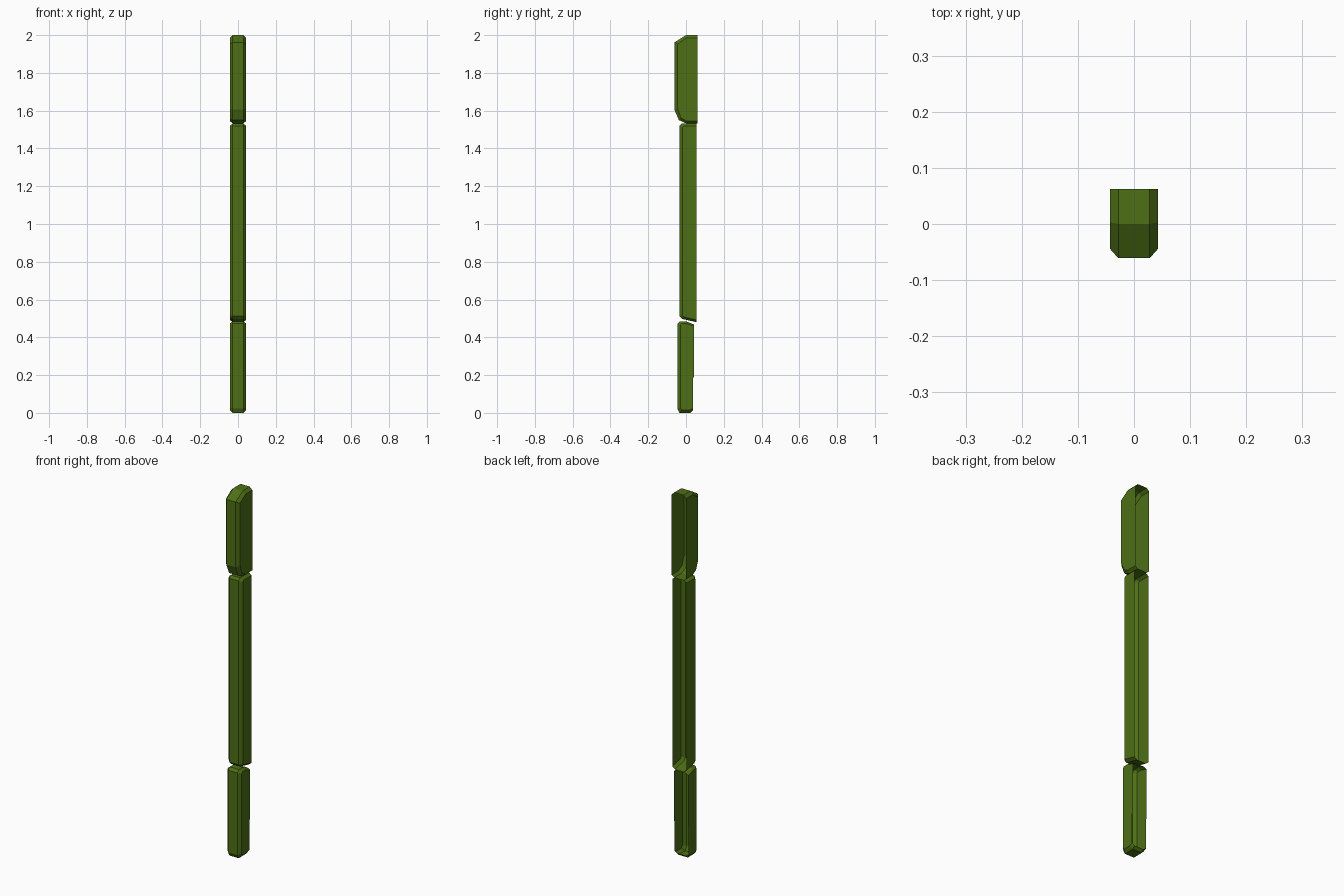
import bpy, bmesh

if "Cube" in bpy.data.objects:
    bpy.data.objects.remove(bpy.data.objects["Cube"])

green = bpy.data.materials.new("olive_green")
green.diffuse_color = (0.075, 0.16, 0.008, 1)
green.use_nodes = True
green.node_tree.nodes["Principled BSDF"].inputs["Base Color"].default_value = green.diffuse_color

W_RIDGE, W_SIDE = 0.028, 0.043


def shell(name, ridge, edge):
    """Open-backed shell: ridge = centre strip path (y, z), edge = side wall outline."""
    bm = bmesh.new()
    rows = [[bm.verts.new((x, y, z)) for y, z in path]
            for x, path in ((-W_SIDE, edge), (-W_RIDGE, ridge),
                            (W_RIDGE, ridge), (W_SIDE, edge))]
    # centre strip and its two chamfer strips
    for a, b in zip(rows, rows[1:]):
        for i in range(len(a) - 1):
            bm.faces.new((a[i], b[i], b[i + 1], a[i + 1]))
    # flat side walls
    bm.faces.new(rows[0])
    bm.faces.new(rows[3][::-1])
    bmesh.ops.recalc_face_normals(bm, faces=bm.faces)
    # make the outside the front side
    front = min(bm.faces, key=lambda f: f.calc_center_median().y)
    if front.normal.y > 0:
        bmesh.ops.reverse_faces(bm, faces=bm.faces)
    me = bpy.data.meshes.new(name)
    bm.to_mesh(me)
    bm.free()
    me.materials.append(green)
    ob = bpy.data.objects.new(name, me)
    bpy.context.collection.objects.link(ob)
    return ob


# upper casing: deep, with sloped top and bottom
shell("upper_casing",
      [(0.062, 2.0), (0.0, 2.0), (-0.061, 1.962), (-0.061, 1.605), (-0.038, 1.55), (0.0, 1.533), (0.062, 1.533)],
      [(0.062, 1.985), (0.003, 1.985), (-0.044, 1.953), (-0.044, 1.61), (-0.026, 1.562), (0.003, 1.545), (0.062, 1.545)])

# long middle casing: slanted underside
shell("middle_casing",
      [(0.056, 1.532), (-0.022, 1.532), (-0.035, 1.52), (-0.035, 0.512), (-0.022, 0.498), (0.056, 0.48)],
      [(0.056, 1.52), (-0.012, 1.52), (-0.019, 1.512), (-0.019, 0.518), (-0.012, 0.508), (0.056, 0.492)])

# lower casing: wall steps in slightly near the foot
shell("lower_casing",
      [(0.042, 0.468), (0.0, 0.485), (-0.032, 0.485), (-0.046, 0.472), (-0.046, 0.022), (-0.034, 0.0), (0.024, 0.0), (0.038, 0.014)],
      [(0.042, 0.46), (0.0, 0.473), (-0.024, 0.473), (-0.03, 0.466), (-0.03, 0.028), (-0.022, 0.015), (0.02, 0.015), (0.038, 0.024)])

# step in the back edge of the lower side walls
lower = bpy.data.objects["lower_casing"].data
bm = bmesh.new()
bm.from_mesh(lower)
for e in list(bm.edges):
    a, b = e.verts
    if min(a.co.y, b.co.y) > 0.035 and abs(a.co.z - b.co.z) > 0.3:
        low = a if a.co.z < b.co.z else b
        f = (0.19 - low.co.z) / e.calc_length()
        _, v = bmesh.utils.edge_split(e, low, f)
        v.co.y = 0.042
        _, v2 = bmesh.utils.edge_split(
            next(k for k in v.link_edges if low in k.verts), low, 0.97)
        v2.co.y = 0.038
bm.to_mesh(lower)
bm.free()
